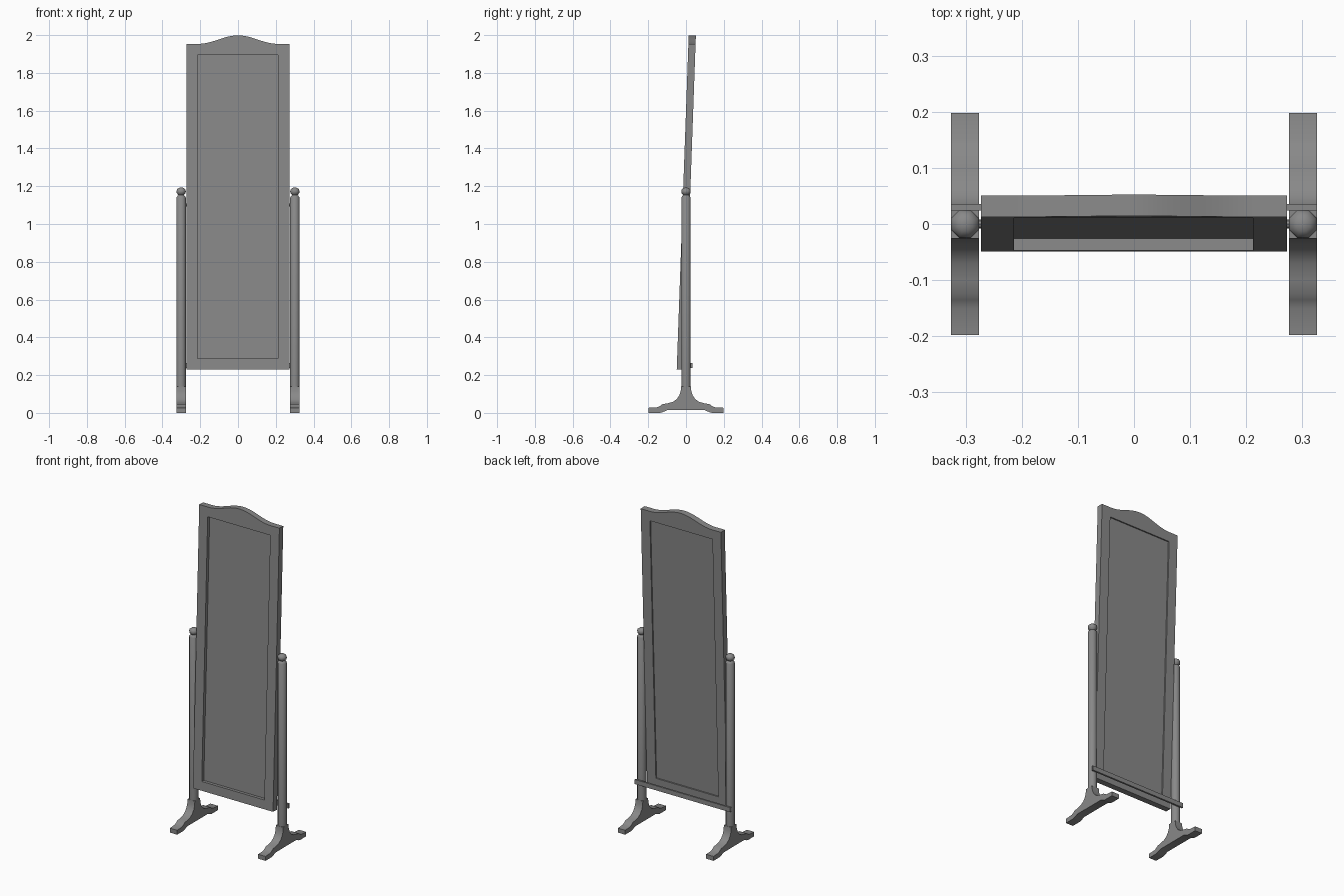
import bpy, bmesh, math
from mathutils import Matrix

if "Cube" in bpy.data.objects:
    bpy.data.objects.remove(bpy.data.objects["Cube"], do_unlink=True)

grey = bpy.data.materials.new("plain grey")
grey.use_nodes = True
colour = (0.25, 0.25, 0.25, 1)
grey.diffuse_color = colour
grey.node_tree.nodes["Principled BSDF"].inputs["Base Color"].default_value = colour


def finish(obj, angle):
    obj.data.materials.clear()
    obj.data.materials.append(grey)
    bpy.ops.object.select_all(action="DESELECT")
    obj.select_set(True)
    bpy.context.view_layer.objects.active = obj
    bpy.ops.object.shade_smooth_by_angle(angle=math.radians(angle))
    return obj


def slab(name, outlines, depth, matrix, angle=30):
    """Flat outline (later outlines cut holes), extruded by depth and placed."""
    curve = bpy.data.curves.new(name, "CURVE")
    curve.dimensions = "2D"
    curve.fill_mode = "BOTH"
    curve.extrude = depth / 2
    for pts in outlines:
        spline = curve.splines.new("POLY")
        spline.points.add(len(pts) - 1)
        for p, (u, v) in zip(spline.points, pts):
            p.co = (u, v, 0, 1)
        spline.use_cyclic_u = True
    obj = bpy.data.objects.new(name, curve)
    bpy.context.collection.objects.link(obj)
    bpy.ops.object.select_all(action="DESELECT")
    obj.select_set(True)
    bpy.context.view_layer.objects.active = obj
    bpy.ops.object.convert(target="MESH")
    obj = bpy.context.object
    obj.name = name
    obj.data.transform(matrix)
    bm = bmesh.new()
    bm.from_mesh(obj.data)
    bmesh.ops.remove_doubles(bm, verts=bm.verts, dist=0.0001)
    bmesh.ops.recalc_face_normals(bm, faces=bm.faces)
    bm.to_mesh(obj.data)
    bm.free()
    return finish(obj, angle)


def lathe(name, profile, sides, x):
    """Turned part around a vertical axis at x."""
    bm = bmesh.new()
    rings = []
    for r, z in profile:
        ring = []
        for i in range(sides):
            a = math.tau * (i + 0.5) / sides
            ring.append(bm.verts.new((x + r * math.cos(a), r * math.sin(a), z)))
        rings.append(ring)
    for low, high in zip(rings, rings[1:]):
        for i in range(sides):
            j = (i + 1) % sides
            bm.faces.new((low[i], low[j], high[j], high[i]))
    bm.faces.new(rings[0][::-1])
    bm.faces.new(rings[-1])
    mesh = bpy.data.meshes.new(name)
    bm.to_mesh(mesh)
    bm.free()
    obj = bpy.data.objects.new(name, mesh)
    bpy.context.collection.objects.link(obj)
    return finish(obj, 50)


def box(x0, x1, z0, z1):
    return [(x0, z0), (x1, z0), (x1, z1), (x0, z1)]


# Tilted swinging frame with an arched top and a rectangular opening
upright = Matrix.Rotation(math.pi / 2, 4, "X")
tilt = Matrix.Translation((0, -0.03, 0.23)) @ Matrix.Rotation(math.radians(-2.05), 4, "X")
half, crest, steps = 0.273, 0.21, 20
arch = []
for i in range(steps + 1):
    x = crest - 2 * crest * i / steps
    arch.append((x, 1.724 + 0.0225 * (1 + math.cos(math.pi * x / crest))))
outline = [(-half, 0), (half, 0), (half, 1.724)] + arch + [(-half, 1.724)]
opening = box(-0.214, 0.212, 0.056, 1.665)
slab("mirror_frame", [outline, opening], 0.038, tilt @ upright)

# Thin mirror panel set into the opening
slab("mirror_panel", [box(-0.216, 0.214, 0.054, 1.667)], 0.01,
     tilt @ Matrix.Translation((0, 0.006, 0)) @ upright)

# Stretcher bar behind the posts
slab("stretcher_bar", [box(-0.326, 0.326, 0.237, 0.265)], 0.011,
     Matrix.Translation((0, 0.03, 0)) @ upright)

# Posts with ball finials, shaped feet and pivot pins
post = [(0.027, 0.12), (0.027, 1.14), (0.02, 1.15), (0.015, 1.153), (0.025, 1.163),
        (0.027, 1.172), (0.024, 1.183), (0.014, 1.191), (0.004, 1.193)]
foot_half = [(0.1, 0.014), (0.128, 0.002), (0.14, 0), (0.198, 0), (0.198, 0.027),
             (0.15, 0.03), (0.135, 0.038), (0.125, 0.046), (0.1, 0.05), (0.07, 0.058),
             (0.05, 0.072), (0.036, 0.092), (0.028, 0.115), (0.026, 0.14)]
foot = foot_half + [(-y, z) for y, z in reversed(foot_half)]
sideways = Matrix.Rotation(math.pi / 2, 4, "Z") @ upright
for side, sign in (("left", 1), ("right", -1)):
    x = 0.301 * sign
    lathe(side + "_post", post, 8, x)
    slab(side + "_foot", [foot], 0.05, Matrix.Translation((x, 0, 0)) @ sideways, 35)
    pin = [(0.008 * math.cos(math.tau * i / 8), 1.1 + 0.008 * math.sin(math.tau * i / 8))
           for i in range(8)]
    slab(side + "_pivot_pin", [pin], 0.03,
         Matrix.Translation((0.275 * sign, 0, 0)) @ sideways)
